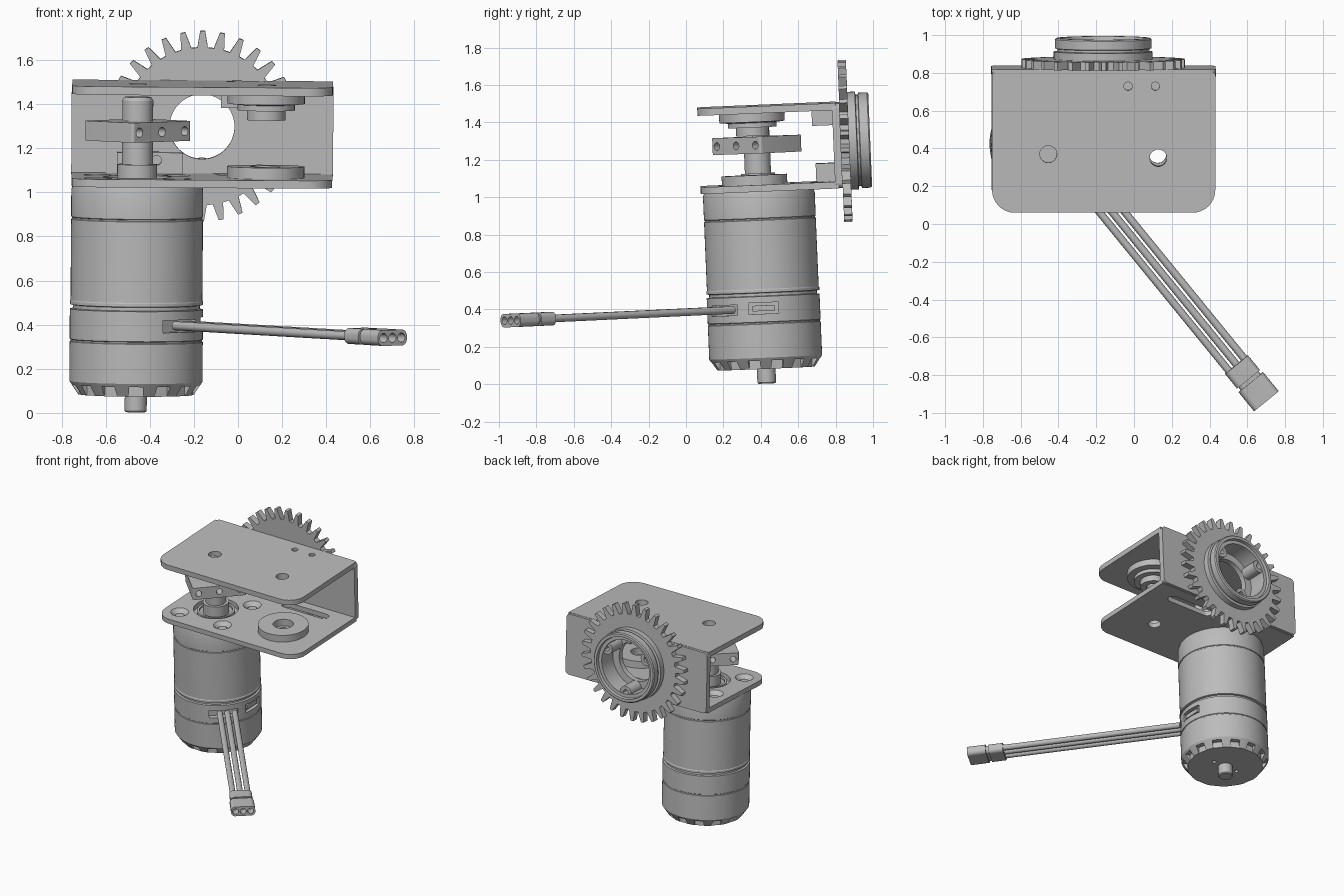
import bpy, bmesh, math
from math import pi, sin, cos, radians
from mathutils import Matrix, Vector

if "Cube" in bpy.data.objects:
    bpy.data.objects.remove(bpy.data.objects["Cube"], do_unlink=True)

grey = bpy.data.materials.new("machined_grey")
grey.use_nodes = True
grey.diffuse_color = (0.5, 0.5, 0.5, 1)
grey.node_tree.nodes["Principled BSDF"].inputs["Base Color"].default_value = (0.5, 0.5, 0.5, 1)

parts = []
BACK = Matrix(((1, 0, 0, 0), (0, 0, 1, 0), (0, 1, 0, 0), (0, 0, 0, 1)))  # local height runs along +y


def at(x, y, z=0, turn=0):
    return Matrix.Translation((x, y, z)) @ Matrix.Rotation(turn, 4, 'Z')


def finish(bm, name, place):
    bmesh.ops.transform(bm, matrix=place, verts=bm.verts)
    bmesh.ops.recalc_face_normals(bm, faces=bm.faces)
    me = bpy.data.meshes.new(name)
    bm.to_mesh(me)
    bm.free()
    ob = bpy.data.objects.new(name, me)
    bpy.context.scene.collection.objects.link(ob)
    parts.append(ob)
    return ob


def prism(name, outline, low, high, place=Matrix()):
    bm = bmesh.new()
    face = bm.faces.new([bm.verts.new((x, y, low)) for x, y in outline])
    ext = bmesh.ops.extrude_face_region(bm, geom=[face])["geom"]
    bmesh.ops.translate(bm, vec=(0, 0, high - low),
                        verts=[v for v in ext if isinstance(v, bmesh.types.BMVert)])
    return finish(bm, name, place)


def lathe(name, profile, place=Matrix(), closed=False, steps=64):
    bm = bmesh.new()
    vs = [bm.verts.new((r, 0, z)) for r, z in profile]
    pairs = list(zip(vs, vs[1:] + vs[:1])) if closed else list(zip(vs, vs[1:]))
    es = [bm.edges.new(p) for p in pairs]
    bmesh.ops.spin(bm, geom=vs + es, axis=(0, 0, 1), cent=(0, 0, 0), angle=2 * pi, steps=steps)
    bmesh.ops.remove_doubles(bm, verts=bm.verts, dist=1e-5)
    return finish(bm, name, place)


def rod(name, r, low, high, place=Matrix(), steps=32):
    return lathe(name, [(0, low), (r, low), (r, high), (0, high)], place, steps=steps)


def tube(name, r, hole, low, high, place=Matrix()):
    return lathe(name, [(hole, low), (r, low), (r, high), (hole, high)], place, True)


def rounded(x0, y0, x1, y1, radii):
    # corners run counter-clockwise from lower left
    pts = []
    corners = ((x0, y0, 1, 1), (x1, y0, -1, 1), (x1, y1, -1, -1), (x0, y1, 1, -1))
    for i, ((x, y, sx, sy), r) in enumerate(zip(corners, radii)):
        n = 8 if r else 0
        for k in range(n + 1):
            a = pi + i * pi / 2 + (k / n if n else 0) * pi / 2
            pts.append((x + sx * r + r * cos(a), y + sy * r + r * sin(a)))
    return pts


def block(name, x0, y0, x1, y1, low, high, place=Matrix(), r=0):
    return prism(name, rounded(x0, y0, x1, y1, [r] * 4), low, high, place)


def cut(ob, cutters):
    for c in cutters:
        c.hide_render = True
        mod = ob.modifiers.new("cut", 'BOOLEAN')
        mod.operation, mod.solver, mod.object = 'DIFFERENCE', 'EXACT', c
    dg = bpy.context.evaluated_depsgraph_get()
    me = bpy.data.meshes.new_from_object(ob.evaluated_get(dg))
    ob.modifiers.clear()
    ob.data = me
    for c in cutters:
        parts.remove(c)
        bpy.data.objects.remove(c, do_unlink=True)


MX, MY = -0.457, 0.39       # motor axis
BX, BY = 0.125, 0.37        # bearing axis
GX, GZ = -0.165, 1.28       # gear axis
motor = at(MX, MY)
bearing = at(BX, BY)
gear_axis = Matrix.Translation((GX, 0, GZ)) @ BACK
wire_turn = math.atan2(-0.775, 0.632)

# motor can with seams, groove and vented tail
body = lathe("motor_body", [
    (0, 0.08), (0.262, 0.08), (0.302, 0.14), (0.302, 0.32), (0.298, 0.323), (0.298, 0.329),
    (0.302, 0.332), (0.302, 0.468), (0.288, 0.471), (0.288, 0.486), (0.302, 0.489),
    (0.302, 0.503), (0.299, 0.508), (0.299, 0.875), (0.295, 0.878), (0.295, 0.884),
    (0.299, 0.887), (0.299, 1.01), (0.292, 1.032), (0, 1.032)], motor, steps=96)
vents = [block("vent", 0.258, -0.032, 0.4, 0.032, 0.05, 0.125, at(MX, MY, 0, (i + .5) * pi / 7))
         for i in range(14)]
ports = [block("port", 0.275, -0.08, 0.4, 0.08, 0.375, 0.435, motor),
         block("port", 0.255, -0.1, 0.4, 0.1, 0.372, 0.428, at(MX, MY, 0, radians(-47)))]
tail_holes = [rod("tail_hole", 0.014, 0.05, 0.1, at(MX + s * 0.1, MY), 16) for s in (-1, 1)]
cut(body, vents + ports + tail_holes)
block("port_socket", 0.26, -0.06, 0.29, 0.06, 0.39, 0.42, motor)
lathe("rear_shaft", [(0, 0), (0.045, 0), (0.05, 0.006), (0.05, 0.1), (0, 0.1)], motor, steps=32)
lathe("output_shaft", [(0, 1), (0.13, 1), (0.13, 1.06), (0.115, 1.06), (0.115, 1.045),
                       (0.09, 1.045), (0.09, 1.125), (0.07, 1.125), (0.07, 1.415),
                       (0.06, 1.43), (0, 1.43)], motor)

# clamp on the output shaft, with a row of cross holes
clamp = block("shaft_clamp", -0.187, -0.157, 0.187, 0.157, 1.232, 1.322,
              at(MX, MY, 0, pi / 4), 0.015)
cut(clamp, [rod("cross_hole", 0.021, -0.3, 0.3, at(MX, MY, 1.277, pi / 4)
                @ Matrix.Translation((u, 0, 0)) @ BACK, 24) for u in (-0.145, 0, 0.145)]
    + [rod("bore", 0.068, 1.2, 1.4, motor)])

# channel bracket: two plates and a back web
outline = rounded(-0.755, 0.08, 0.427, 0.82, (0.12, 0.12, 0, 0))
upper = prism("upper_plate", outline, 1.451, 1.489)
cut(upper, [rod("hole", 0.045, 1.4, 1.6, motor), rod("hole", 0.045, 1.4, 1.6, bearing)]
    + [rod("hole", 0.022, 1.47, 1.6, at(x, 0.75), 24) for x in (-0.035, 0.11)])
lower = prism("lower_plate", outline, 1.032, 1.068)
mounts = [(MX + sx * 0.18, MY + sy * 0.18) for sx in (-1, 1) for sy in (-1, 1)]
cut(lower, [rod("hole", 0.155, 1, 1.1, motor, 64), rod("hole", 0.045, 1, 1.1, bearing),
            block("slot", -0.11, 0.665, 0.27, 0.735, 1, 1.1, r=0.0349)]
    + [lathe("sink", [(0, 1), (0.035, 1), (0.035, 1.04), (0.065, 1.07), (0.065, 1.1), (0, 1.1)],
             at(x, y), steps=32) for x, y in mounts])
for x, y in mounts:
    rod("mount_screw", 0.03, 1.02, 1.042, at(x, y), 24)
web = block("back_web", -0.757, 1.034, 0.43, 1.487, 0.8, 0.84, BACK, 0.03)
cut(web, [rod("hole", 0.147, 0.7, 0.95, gear_axis, 64)])
block("upper_foot", -0.08, 0.69, 0.16, 0.8, 1.37, 1.452)
foot = block("lower_foot", -0.55, 0.70, -0.25, 0.8, 1.067, 1.165)
cut(foot, [rod("hole", 0.022, 0.6, 0.74, Matrix.Translation((x, 0, 1.13)) @ BACK, 24)
           for x in (-0.47, -0.37)])

# bearing seats
tube("lower_bearing", 0.175, 0.07, 1.066, 1.12, bearing)
lathe("upper_bearing", [(0.046, 1.453), (0.175, 1.453), (0.175, 1.405), (0.13, 1.4),
                        (0.13, 1.375), (0.0875, 1.375), (0.0875, 1.33), (0.046, 1.33)],
      bearing, True)

# spur gear with a recessed hub and three bosses
teeth, tooth = 30, []
for i in range(teeth):
    for offset, r in ((-0.32, 0.358), (-0.2, 0.4), (-0.12, 0.433),
                      (0.12, 0.433), (0.2, 0.4), (0.32, 0.358)):
        a = pi / 2 + (i + offset) * 2 * pi / teeth
        tooth.append((r * cos(a), r * sin(a)))
gear = prism("spur_gear", tooth, 0.84, 0.885, gear_axis)
cut(gear, [rod("hole", 0.2, 0.8, 0.95, gear_axis, 64)])
lathe("gear_hub", [(0.2, 0.842), (0.262, 0.842), (0.262, 0.925), (0.245, 0.928), (0.245, 0.94),
                   (0.255, 0.943), (0.255, 0.99), (0.248, 0.997), (0.228, 0.997),
                   (0.225, 0.975), (0.2, 0.975)], gear_axis, True)
for k in range(3):
    a = -pi / 2 + k * 2 * pi / 3
    tube("hub_boss", 0.046, 0.02, 0.841, 0.965,
         gear_axis @ Matrix.Translation((0.192 * cos(a), 0.192 * sin(a), 0)))

# three-wire lead and plug, laid along local x from the motor wall
lead = at(-0.126, 0.055, 0.402, wire_turn)
along = Matrix(((0, 0, 1, 0), (1, 0, 0, 0), (0, 1, 0, 0), (0, 0, 0, 1)))
lanes = (-0.052, 0, 0.052)
for u in lanes:
    rod("lead_wire", 0.02, -0.18, 1.08, lead @ along @ Matrix.Translation((u, 0, 0)), 20)
for name, low, high, w, h in (("plug_sleeve", 1.065, 1.165, 0.078, 0.036),
                              ("plug_neck", 1.16, 1.19, 0.068, 0.028),
                              ("plug_head", 1.185, 1.315, 0.084, 0.036)):
    plug = block(name, -w, -h, w, h, low, high, lead @ along, h * 0.8)
    if name == "plug_head":
        cut(plug, [rod("socket", 0.021, 1.25, 1.4, lead @ along @ Matrix.Translation((u, 0, 0)), 20)
                   for u in lanes])

# the whole assembly leans slightly
pivot = Vector((0, 0.4, 1))
lean = (Matrix.Translation(pivot) @ Matrix.Rotation(radians(0.4), 4, 'Y')
        @ Matrix.Rotation(radians(2.4), 4, 'X') @ Matrix.Translation(-pivot))
for ob in parts:
    ob.data.transform(lean)
    ob.data.materials.clear()
    ob.data.materials.append(grey)
    ob.data.shade_smooth()
    ob.data.set_sharp_from_angle(angle=radians(30))
